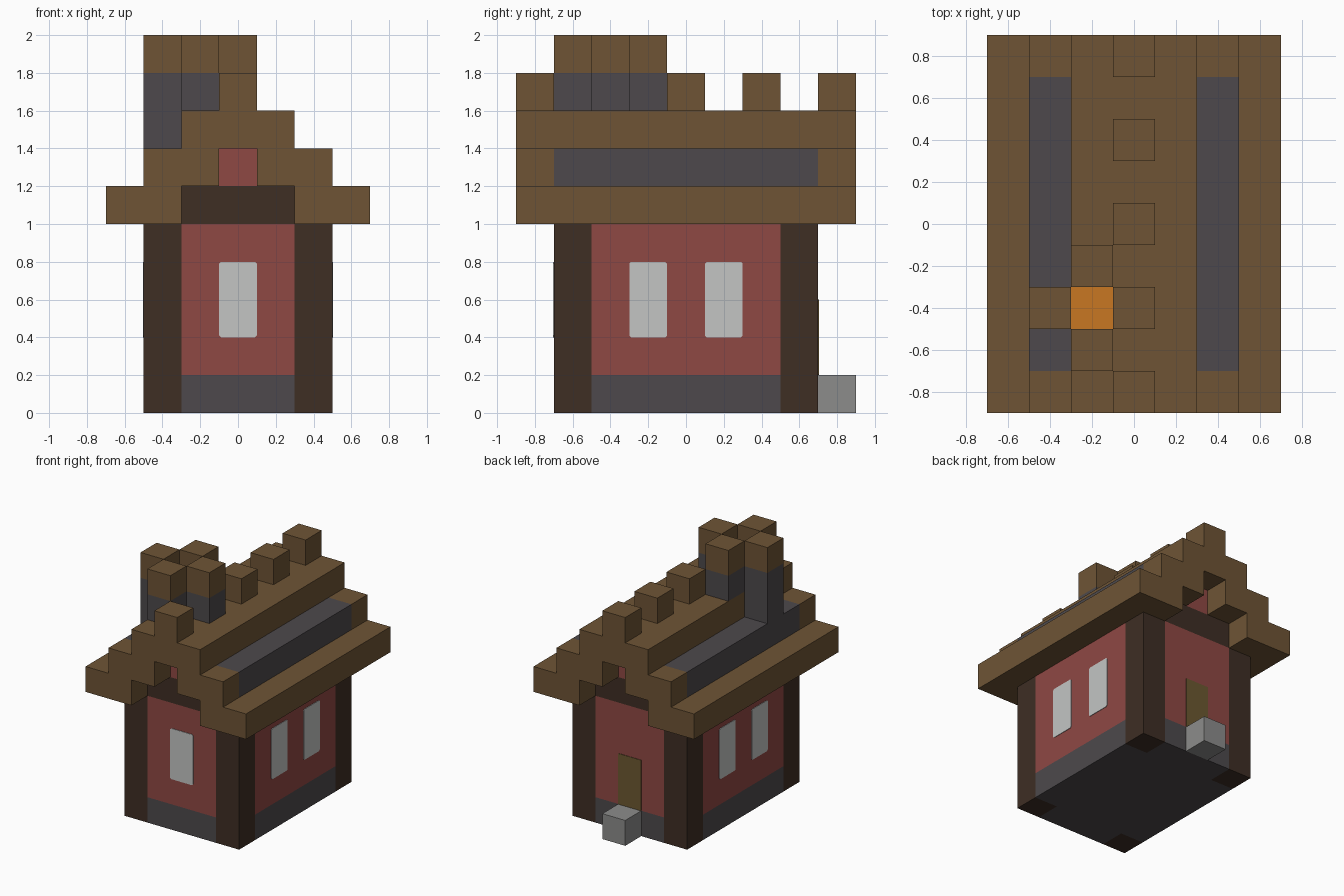
import bpy
import bmesh
from mathutils import Vector

U = 0.2  # edge of one building block

cube = bpy.data.objects.get("Cube")
if cube:
    bpy.data.objects.remove(cube, do_unlink=True)


def material(name, rgb):
    """Flat material from 0-255 display values, stored linear."""
    lin = [((c / 255 + 0.055) / 1.055) ** 2.4 for c in rgb]
    m = bpy.data.materials.new(name)
    m.use_nodes = True
    m.diffuse_color = (*lin, 1)
    bsdf = m.node_tree.nodes["Principled BSDF"]
    bsdf.inputs["Base Color"].default_value = (*lin, 1)
    bsdf.inputs["Roughness"].default_value = 0.9
    return m


TIMBER = material("roof timber", (110, 84, 53))
DARK = material("dark timber", (62, 46, 36))
RED = material("red plaster", (143, 72, 68))
SLATE = material("slate", (77, 73, 76))
GLASS = material("pale glass", (195, 197, 196))
STONE = material("step stone", (140, 140, 139))
DOOR = material("door wood", (108, 88, 48))
FIRE = material("ember orange", (200, 119, 34))


def prism(name, points, offset, mat):
    """Extrude a flat outline of 3D points along an offset vector."""
    bm = bmesh.new()
    face = bm.faces.new([bm.verts.new(p) for p in points])
    ext = bmesh.ops.extrude_face_region(bm, geom=[face])
    moved = [v for v in ext["geom"] if isinstance(v, bmesh.types.BMVert)]
    bmesh.ops.translate(bm, verts=moved, vec=Vector(offset))
    bmesh.ops.recalc_face_normals(bm, faces=bm.faces)
    mesh = bpy.data.meshes.new(name)
    bm.to_mesh(mesh)
    bm.free()
    mesh.materials.append(mat)
    ob = bpy.data.objects.new(name, mesh)
    bpy.context.collection.objects.link(ob)
    return ob


def box(name, x, y, z, mat):
    """Box from (low, high) ranges."""
    outline = [(x[0], y[0], z[0]), (x[1], y[0], z[0]),
               (x[1], y[1], z[0]), (x[0], y[1], z[0])]
    return prism(name, outline, (0, 0, z[1] - z[0]), mat)


def block(name, x, y, low, high, mat):
    """One-block-wide column centred on x, y."""
    h = U / 2
    return box(name, (x - h, x + h), (y - h, y + h), (low, high), mat)


def span(side, a, b):
    return tuple(sorted((side * a, side * b)))


def plate(name, normal, centre, wall, low, high, mat, clip=0.01):
    """Thin panel with clipped corners lying on a wall."""
    w = U / 2
    flat = [(-w + clip, low), (w - clip, low), (w, low + clip), (w, high - clip),
            (w - clip, high), (-w + clip, high), (-w, high - clip), (-w, low + clip)]
    n = Vector(normal)
    across = Vector((abs(n.y), abs(n.x), 0))
    pts = [n * wall + across * (centre + u) + Vector((0, 0, z)) for u, z in flat]
    return prism(name, pts, n * 0.004, mat)


# Walls: plus-shaped storeys with the four posts filling the corners
quarter = [(0.5, 0.5), (0.3, 0.5), (0.3, 0.7)]
plan = []
for sx, sy in ((1, 1), (-1, 1), (-1, -1), (1, -1)):
    pts = [(sx * x, sy * y) for x, y in quarter]
    plan += pts if sx * sy > 0 else pts[::-1]
for name, low, high, mat in (("foundation", 0, U, SLATE), ("walls", U, 1, RED)):
    prism(name, [(x, y, low) for x, y in plan], (0, 0, high - low), mat)
for sx in (-1, 1):
    for sy in (-1, 1):
        box("corner_post", span(sx, 0.3, 0.5), span(sy, 0.5, 0.7), (0, 1), DARK)

# Beam layer and attic behind the gables
box("top_beam", (-0.5, 0.5), (-0.7, 0.7), (1, 1.2), DARK)
box("attic", (-0.3, 0.3), (-0.7, 0.7), (1.2, 1.4), RED)

# Windows, door and step
plate("front_window", (0, -1, 0), 0, 0.7, 0.4, 0.8, GLASS)
for side in (-1, 1):
    for y in (-U, U):
        plate("side_window", (side, 0, 0), y, 0.5, 0.4, 0.8, GLASS)
plate("back_door", (0, 1, 0), 0, 0.7, 0.2, 0.6, DOOR, 0.002)
block("door_step", 0, 0.8, 0, U, STONE)

# Stepped gables at both ends
half = [(0.1, 1.4), (0.1, 1.2), (0.3, 1.2), (0.3, 1), (0.7, 1), (0.7, 1.2),
        (0.5, 1.2), (0.5, 1.4), (0.3, 1.4), (0.3, 1.6), (0.1, 1.6), (0.1, 1.8)]
gable = half + [(-x, z) for x, z in reversed(half)]
for name, y in (("front_gable", -0.9), ("back_gable", 0.7)):
    prism(name, [(x, y, z) for x, z in gable], (0, U, 0), TIMBER)

# Roof courses between the gables
for side in (-1, 1):
    box("eave", span(side, 0.5, 0.7), (-0.7, 0.7), (1, 1.2), TIMBER)
    box("slate_course", span(side, 0.3, 0.5), (-0.7, 0.7), (1.2, 1.4), SLATE)
box("roof_ridge", (-0.3, 0.3), (-0.7, 0.7), (1.4, 1.6), TIMBER)
for y in (0, 0.4):
    block("ridge_block", 0, y, 1.6, 1.8, TIMBER)

# Chimney: four capped columns around an ember bed
cx, cy = -U, -2 * U
for dx, dy in ((-U, 0), (U, 0), (0, -U), (0, U)):
    foot = 1.4 if dx < 0 else 1.6
    block("chimney_column", cx + dx, cy + dy, foot, 1.8, SLATE)
    block("chimney_cap", cx + dx, cy + dy, 1.8, 2, TIMBER)
block("chimney_embers", cx, cy, 1.6, 1.608, FIRE)
